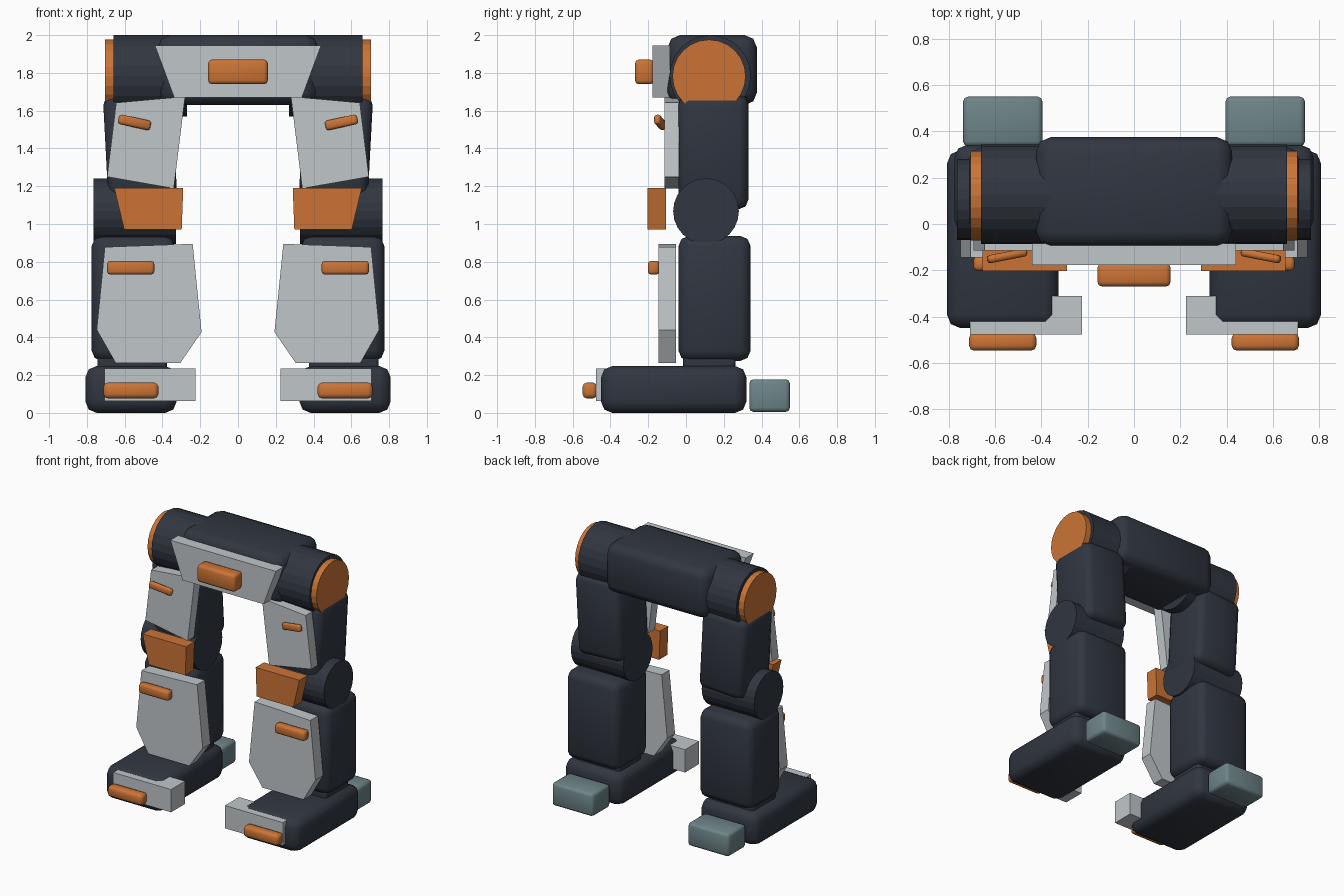
import bpy, bmesh, math
from mathutils import Matrix, Vector

if "Cube" in bpy.data.objects:
    bpy.data.objects.remove(bpy.data.objects["Cube"])


def material(name, rgb):
    m = bpy.data.materials.new(name)
    m.diffuse_color = (*rgb, 1)
    m.use_nodes = True
    m.node_tree.nodes["Principled BSDF"].inputs["Base Color"].default_value = m.diffuse_color
    return m


DARK = material("dark slate", (0.030, 0.037, 0.052))
ORANGE = material("orange", (0.60, 0.175, 0.036))
GREY = material("light grey", (0.53, 0.565, 0.59))
TEAL = material("grey teal", (0.155, 0.235, 0.25))


def finish(bm, name, mat, smooth=None):
    bmesh.ops.recalc_face_normals(bm, faces=bm.faces)
    me = bpy.data.meshes.new(name)
    bm.to_mesh(me)
    bm.free()
    me.materials.append(mat)
    ob = bpy.data.objects.new(name, me)
    bpy.context.collection.objects.link(ob)
    if smooth:
        bpy.ops.object.select_all(action='DESELECT')
        ob.select_set(True)
        bpy.context.view_layer.objects.active = ob
        bpy.ops.object.shade_smooth_by_angle(angle=math.radians(smooth))
    return ob


def box(name, mat, x, y, z, bevel=0.0, rot=None, s=1):
    """Box from (min, max) ranges, with rounded edges; s=-1 mirrors it across x."""
    size = Vector((x[1] - x[0], y[1] - y[0], z[1] - z[0]))
    mid = Vector((s * (x[0] + x[1]) / 2, (y[0] + y[1]) / 2, (z[0] + z[1]) / 2))
    bm = bmesh.new()
    bmesh.ops.create_cube(bm, size=1)
    bmesh.ops.scale(bm, vec=size, verts=bm.verts)
    if bevel:
        bmesh.ops.bevel(bm, geom=bm.edges[:], offset=bevel, segments=2,
                        profile=0.5, affect='EDGES')
    m = Matrix.Translation(mid)
    if rot:  # angles about y and z, flipped on the mirrored side
        m = m @ Matrix.Rotation(s * rot[1], 4, 'Z') @ Matrix.Rotation(s * rot[0], 4, 'Y')
    bmesh.ops.transform(bm, matrix=m, verts=bm.verts)
    return finish(bm, name, mat, 50 if bevel else None)


def drum(name, mat, x, y, z, r, s=1):
    """Cylinder lying along x."""
    bm = bmesh.new()
    bmesh.ops.create_cone(bm, cap_ends=True, segments=24, radius1=r, radius2=r,
                          depth=x[1] - x[0])
    m = Matrix.Translation((s * (x[0] + x[1]) / 2, y, z)) @ Matrix.Rotation(math.pi / 2, 4, 'Y')
    bmesh.ops.transform(bm, matrix=m, verts=bm.verts)
    return finish(bm, name, mat)


def plate(name, mat, pts, y, s=1):
    """Front outline in (x, z) extruded along y."""
    bm = bmesh.new()
    face = bm.faces.new([bm.verts.new((s * px, y[0], pz)) for px, pz in pts])
    out = bmesh.ops.extrude_face_region(bm, geom=[face])
    bmesh.ops.translate(bm, vec=(0, y[1] - y[0], 0),
                        verts=[g for g in out["geom"] if isinstance(g, bmesh.types.BMVert)])
    return finish(bm, name, mat)


# Pelvis with front plate and badge block
box("pelvis", DARK, (-0.424, 0.424), (-0.097, 0.375), (1.63, 2.0), 0.065)
plate("pelvis_plate", GREY, [(-0.44, 1.945), (0.44, 1.945), (0.338, 1.67), (-0.338, 1.67)],
      (-0.178, -0.085))
box("pelvis_block", ORANGE, (-0.158, 0.158), (-0.27, -0.17), (1.74, 1.87), 0.02)

for s, side in ((1, "left_"), (-1, "right_")):
    # Hip drum and cap
    drum(side + "hip", DARK, (0.27, 0.66), 0.128, 1.785, 0.215, s)
    drum(side + "hip_cap", ORANGE, (0.65, 0.705), 0.122, 1.782, 0.194, s)

    # Thigh, leaning slightly, with armour plate and bar
    box(side + "thigh", DARK, (0.335, 0.70), (-0.04, 0.33), (1.085, 1.69), 0.05,
        (math.radians(3), 0), s)
    plate(side + "thigh_plate", GREY,
          [(0.28, 1.675), (0.645, 1.642), (0.693, 1.25), (0.34, 1.188)], (-0.115, -0.038), s)
    box(side + "thigh_bar", ORANGE, (0.46, 0.636), (-0.155, -0.12), (1.512, 1.564), 0.014,
        (math.radians(-12), math.radians(-11)), s)

    # Knee drum and guard
    drum(side + "knee", DARK, (0.327, 0.765), 0.106, 1.068, 0.174, s)
    plate(side + "knee_guard", ORANGE,
          [(0.29, 1.19), (0.655, 1.19), (0.603, 0.972), (0.298, 0.972)], (-0.203, -0.105), s)

    # Shin with armour plate and bar
    box(side + "shin", DARK, (0.335, 0.775), (-0.04, 0.342), (0.275, 0.937), 0.055, None, s)
    plate(side + "shin_plate", GREY,
          [(0.24, 0.895), (0.705, 0.878), (0.748, 0.44), (0.648, 0.265),
           (0.305, 0.265), (0.193, 0.428)], (-0.145, -0.052), s)
    box(side + "shin_bar", ORANGE, (0.443, 0.693), (-0.202, -0.14), (0.732, 0.805), 0.017, None, s)

    # Ankle, foot, toe plate, toe bar and heel
    box(side + "ankle", DARK, (0.375, 0.745), (-0.015, 0.262), (0.2, 0.33), 0.02, None, s)
    box(side + "foot", DARK, (0.325, 0.808), (-0.45, 0.32), (0.0, 0.248), 0.06, None, s)
    box(side + "toe_plate", GREY, (0.225, 0.708), (-0.477, -0.31), (0.063, 0.235), 0, None, s)
    box(side + "toe_bar", ORANGE, (0.422, 0.712), (-0.547, -0.47), (0.077, 0.16), 0.022, None, s)
    box(side + "heel", TEAL, (0.395, 0.738), (0.335, 0.55), (0.005, 0.178), 0.022, None, s)
